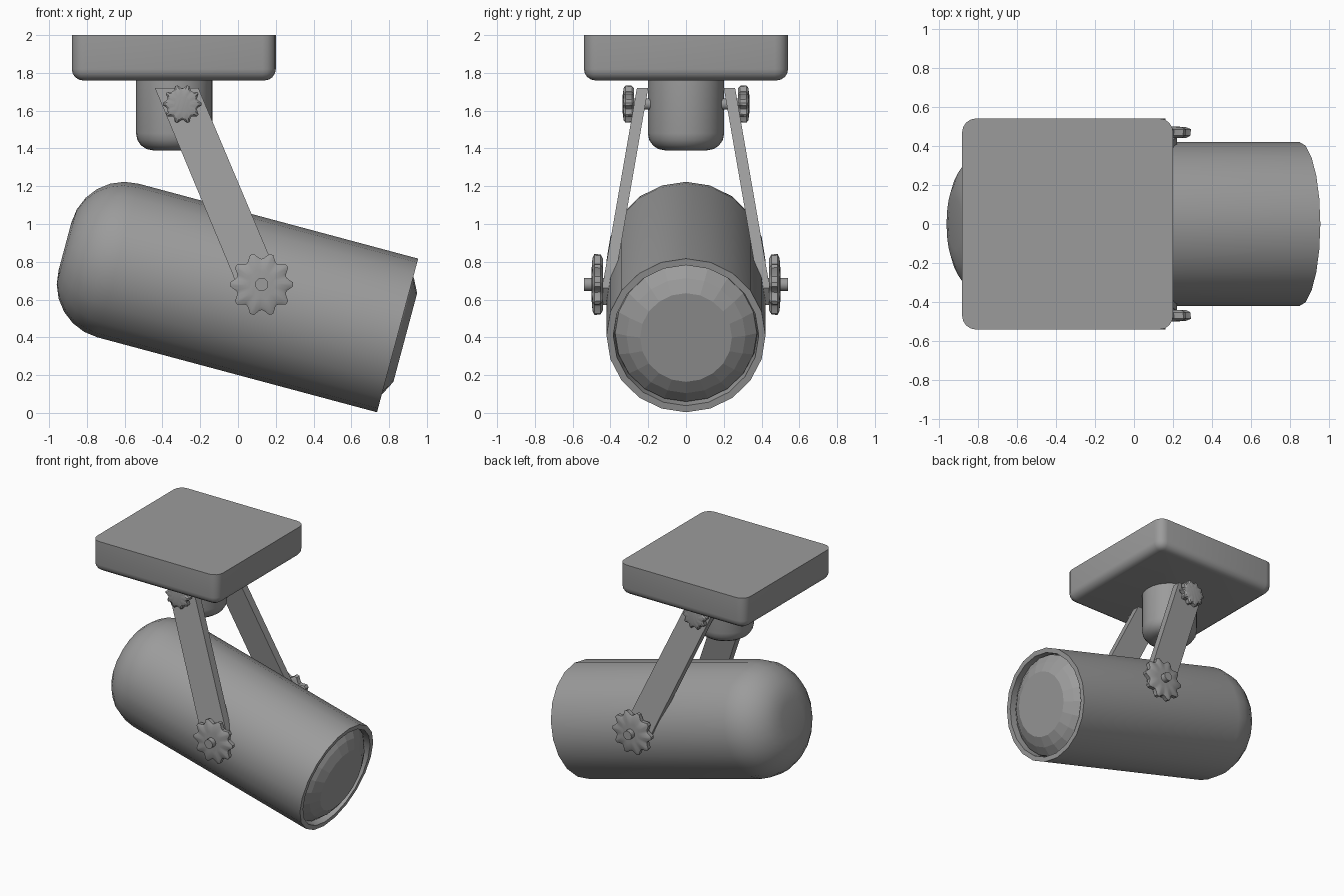
import bpy, bmesh
from math import sin, cos, pi, radians
from mathutils import Matrix, Vector

if "Cube" in bpy.data.objects:
    bpy.data.objects.remove(bpy.data.objects["Cube"])

grey = bpy.data.materials.new("dark_grey")
grey.diffuse_color = (0.33, 0.33, 0.33, 1)
grey.use_nodes = True
grey.node_tree.nodes["Principled BSDF"].inputs["Base Color"].default_value = grey.diffuse_color


def finish(name, bm, smooth=None):
    bmesh.ops.recalc_face_normals(bm, faces=bm.faces[:])
    me = bpy.data.meshes.new(name)
    bm.to_mesh(me)
    bm.free()
    me.materials.append(grey)
    ob = bpy.data.objects.new(name, me)
    bpy.context.collection.objects.link(ob)
    if smooth:
        bpy.ops.object.select_all(action='DESELECT')
        ob.select_set(True)
        bpy.context.view_layer.objects.active = ob
        bpy.ops.object.shade_smooth_by_angle(angle=radians(smooth))
    return ob


def loft(name, rings, matrix=Matrix(), smooth=None):
    """Skin a list of equal-length point rings and cap both ends."""
    bm = bmesh.new()
    vs = [[bm.verts.new(matrix @ Vector(p)) for p in r] for r in rings]
    n = len(vs[0])
    for a, b in zip(vs, vs[1:]):
        for i in range(n):
            j = (i + 1) % n
            bm.faces.new((a[i], a[j], b[j], b[i]))
    bm.faces.new(vs[0])
    bm.faces.new(vs[-1])
    return finish(name, bm, smooth)


def lathe(name, profile, n, matrix=Matrix(), smooth=None):
    rings = [[(r * cos(2 * pi * i / n), r * sin(2 * pi * i / n), z)
              for i in range(n)] for r, z in profile]
    return loft(name, rings, matrix, smooth)


def fillet(r, z, rad, steps):
    """Quarter-round from a flat bottom at z up to the wall at radius r."""
    return [(r - rad + rad * sin(k * pi / 2 / steps),
             z + rad - rad * cos(k * pi / 2 / steps)) for k in range(steps + 1)]


# ceiling plate: rounded corners and rounded lower edge
bm = bmesh.new()
bmesh.ops.create_cube(bm, size=1, matrix=Matrix.Translation((-0.34, 0, 1.88))
                      @ Matrix.Diagonal((1.08, 1.08, 0.24, 1)))
up = [e for e in bm.edges if abs(e.verts[0].co.z - e.verts[1].co.z) > 0.1]
bmesh.ops.bevel(bm, geom=up, offset=0.07, segments=4, profile=0.5, affect='EDGES')
low = [e for e in bm.edges if all(v.co.z < 1.77 for v in e.verts)]
bmesh.ops.bevel(bm, geom=low, offset=0.06, segments=4, profile=0.5, affect='EDGES')
finish("ceiling_plate", bm, 35)

# neck under the plate
lathe("neck", fillet(0.202, 1.39, 0.09, 4) + [(0.202, 1.77)], 28,
      Matrix.Translation((-0.338, 0, 0)), 35)

# lamp housing, tilted 15 degrees down, with recessed front rim
tilt = Matrix.Translation((0.845, 0, 0.41)) @ Matrix.Rotation(radians(105), 4, 'Y')
lathe("lamp_housing", fillet(0.421, -1.823, 0.29, 6)
      + [(0.421, 0), (0.385, 0), (0.38, -0.08)], 20, tilt, 35)
lathe("lens", [(0.38, -0.08), (0.375, -0.045), (0.315, 0.005), (0.243, 0.042)], 20, tilt)


def knob(name, x, z, y, radius, side, depth):
    """Ten-toothed hand knob facing outwards along y."""
    pts = []
    for i in range(10):
        for off, s in ((-0.1, 1), (0.1, 1), (0.36, 0.84), (0.5, 0.81), (0.64, 0.84)):
            pts.append((2 * pi * (i + off) / 10, s))
    layers = [(0, 0.84), (0.2, 0.98), (0.75, 1), (0.92, 0.86), (1, 0.5)]
    rings = [[(x + radius * s * k * cos(a), side * (y + depth * d),
               z + radius * s * k * sin(a)) for a, s in pts] for d, k in layers]
    loft(name, rings, smooth=30)


def pin(name, x, z, y0, y1, r, side):
    rings = [[(x + r * cos(pi * i / 6), side * y, z + r * sin(pi * i / 6))
              for i in range(12)] for y in (y0, y1)]
    loft(name, rings, smooth=40)


# arm outline in x,z; the arm leans outwards as it goes down
outline = [(-0.44, 1.72), (-0.21, 1.72), (0.195, 0.76), (0.22, 0.66),
           (0.16, 0.57), (0.07, 0.57), (0.0, 0.66), (-0.035, 0.75)]

for side, tag in ((-1, "front"), (1, "back")):
    loft("arm_" + tag, [[(x, side * (y + 0.174 * (1.72 - z)), z) for x, z in outline]
                        for y in (0.200, 0.260)])
    knob("upper_knob_" + tag, -0.295, 1.635, 0.275, 0.102, side, 0.06)
    pin("upper_pin_" + tag, -0.295, 1.635, 0.15, 0.29, 0.03, side)
    knob("lower_knob_" + tag, 0.125, 0.68, 0.44, 0.167, side, 0.06)
    pin("lower_pin_" + tag, 0.125, 0.68, 0.37, 0.54, 0.035, side)
